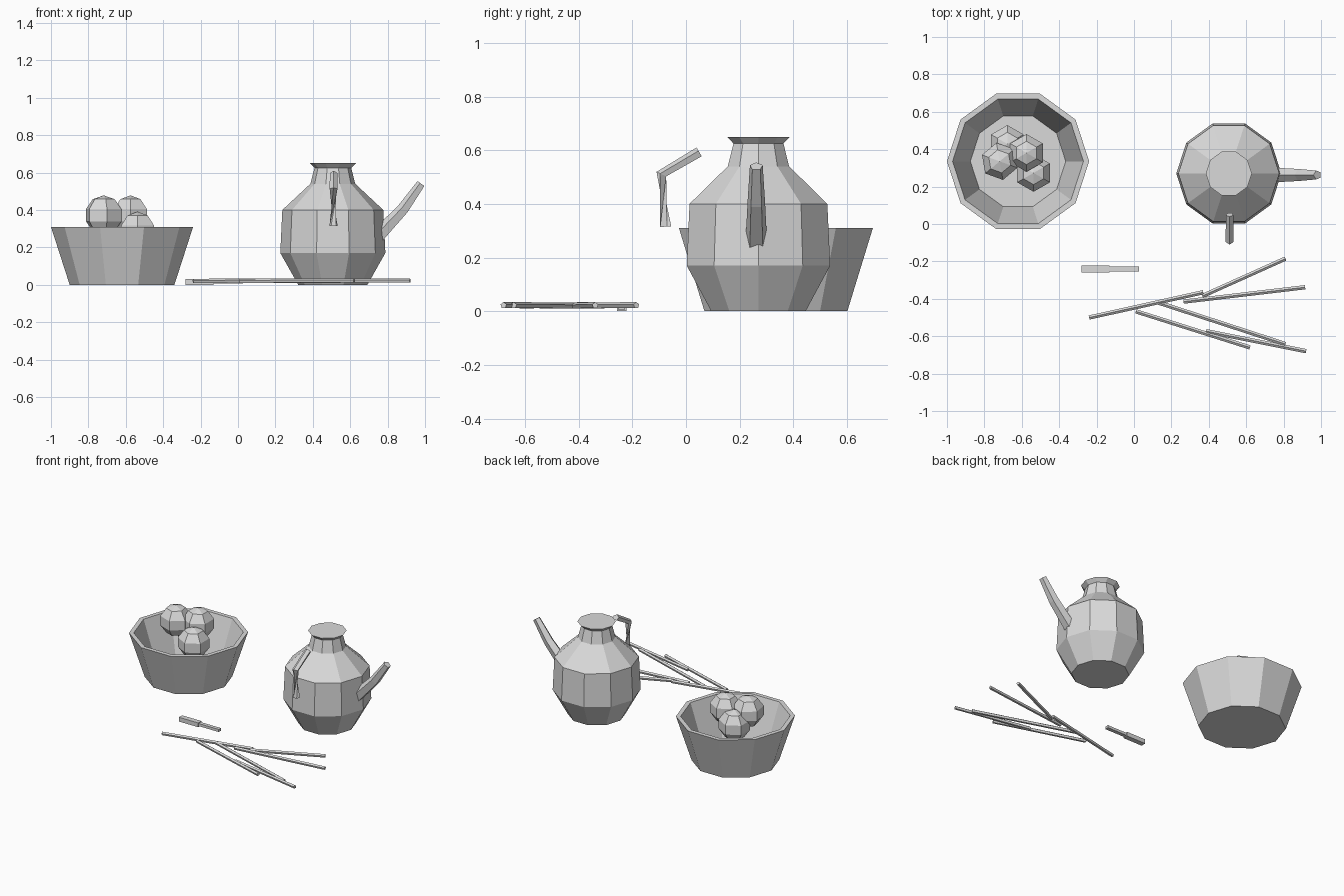
import bpy, bmesh, math
from mathutils import Vector

if "Cube" in bpy.data.objects:
    bpy.data.objects.remove(bpy.data.objects["Cube"])

clay = bpy.data.materials.new("light_grey")
clay.diffuse_color = (0.7, 0.7, 0.7, 1)
clay.use_nodes = True
clay.node_tree.nodes["Principled BSDF"].inputs["Base Color"].default_value = clay.diffuse_color


def finish(name, bm):
    bmesh.ops.recalc_face_normals(bm, faces=bm.faces)
    me = bpy.data.meshes.new(name)
    bm.to_mesh(me)
    bm.free()
    me.materials.append(clay)
    ob = bpy.data.objects.new(name, me)
    bpy.context.collection.objects.link(ob)
    return ob


def skin(bm, rings):
    """Bridge successive rings of vertices and cap both ends."""
    n = len(rings[0])
    for a, b in zip(rings, rings[1:]):
        for i in range(n):
            j = (i + 1) % n
            bm.faces.new((a[i], a[j], b[j], b[i]))
    bm.faces.new(rings[0][::-1])
    bm.faces.new(rings[-1])


def lathe(name, centre, profile, sides):
    """Turned solid from (radius, height) pairs."""
    bm = bmesh.new()
    rings = []
    for r, z in profile:
        rings.append([bm.verts.new((centre[0] + r * math.cos(math.tau * i / sides),
                                    centre[1] + r * math.sin(math.tau * i / sides), z))
                      for i in range(sides)])
    skin(bm, rings)
    return finish(name, bm)


def tube(name, points, radii, sides=5):
    """Faceted tube along a bent path."""
    bm = bmesh.new()
    pts = [Vector(p) for p in points]
    rings = []
    for i, p in enumerate(pts):
        d = (pts[min(i + 1, len(pts) - 1)] - pts[max(i - 1, 0)]).normalized()
        # horizontal side axis that is stable along each path
        u = d.cross(Vector((0, 0, 1))).normalized()
        v = u.cross(d)
        rings.append([bm.verts.new(p + radii[i] * (u * math.sin(math.tau * k / sides)
                                                   + v * math.cos(math.tau * k / sides)))
                      for k in range(sides)])
    skin(bm, rings)
    return finish(name, bm)


def box(name, lo, hi):
    bm = bmesh.new()
    bmesh.ops.create_cube(bm, size=1)
    for v in bm.verts:
        v.co = [(lo[i] + hi[i]) / 2 + v.co[i] * (hi[i] - lo[i]) for i in range(3)]
    return finish(name, bm)


# Bowl: outer wall, rim, inner wall and floor
lathe("bowl", (-0.62, 0.335),
      [(0.28, 0), (0.38, 0.31), (0.35, 0.31), (0.255, 0.03)], 10)

# Round fruit piled in the bowl: x, y, z, turn in degrees
for i, (x, y, z, turn) in enumerate([(-0.537, 0.273, 0.285, 0),
                                     (-0.677, 0.428, 0.30, 0),
                                     (-0.575, 0.380, 0.372, 0),
                                     (-0.718, 0.335, 0.372, 10)]):
    bm = bmesh.new()
    bmesh.ops.create_uvsphere(bm, u_segments=6, v_segments=5, radius=0.106)
    ob = finish(f"fruit_{i + 1}", bm)
    ob.location = (x, y, z)
    ob.rotation_euler.z = math.radians(turn)

# Jug body with shoulder, neck and flared closed rim
lathe("jug_body", (0.507, 0.27),
      [(0.185, 0), (0.281, 0.17), (0.27, 0.40), (0.12, 0.54),
       (0.098, 0.625), (0.123, 0.65)], 10)

# Jug spout and the bent handle in front of the jug
tube("jug_spout", [(0.74, 0.262, 0.25), (0.885, 0.262, 0.405), (0.98, 0.262, 0.54)],
     [0.042, 0.034, 0.025])
tube("jug_handle", [(0.511, -0.078, 0.315), (0.511, -0.090, 0.51), (0.511, 0.05, 0.592)],
     [0.023, 0.022, 0.021])

# Knife lying on the ground
box("knife_handle", (-0.28, -0.258, 0), (-0.13, -0.222, 0.03))
box("knife_blade", (-0.13, -0.253, 0.006), (0.027, -0.227, 0.024))

# Loose sticks: start x, y, end x, y
for i, (x0, y0, x1, y1) in enumerate([(-0.24, -0.50, 0.37, -0.365),
                                      (0.365, -0.385, 0.81, -0.185),
                                      (0.265, -0.415, 0.915, -0.338),
                                      (0.13, -0.42, 0.81, -0.642),
                                      (0.01, -0.467, 0.62, -0.66),
                                      (0.385, -0.573, 0.92, -0.68)]):
    tube(f"stick_{i + 1}", [(x0, y0, 0.02), (x1, y1, 0.022)], [0.012, 0.012])
